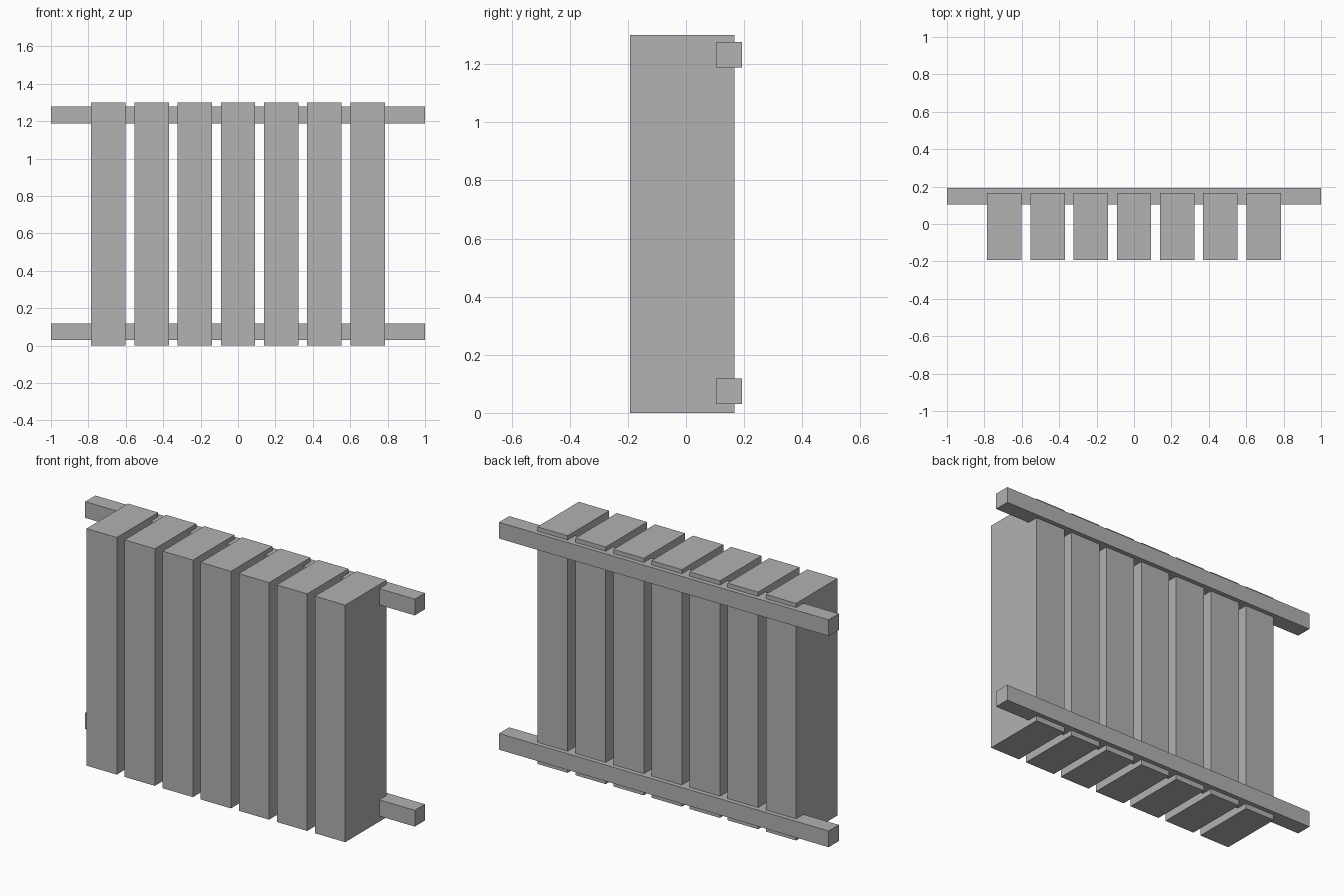
import bpy

default = bpy.data.objects.get("Cube")
if default:
    bpy.data.objects.remove(default, do_unlink=True)

SLATS = 7
PITCH = 0.231

# Single painted-metal colour
grey = bpy.data.materials.new("plain_grey")
grey.use_nodes = True
colour = (0.445, 0.445, 0.445, 1)
grey.diffuse_color = colour
grey.node_tree.nodes["Principled BSDF"].inputs["Base Color"].default_value = colour


def box(name, low, high):
    """Axis-aligned box between two corners."""
    centre = [(a + b) / 2 for a, b in zip(low, high)]
    bpy.ops.mesh.primitive_cube_add(size=1, location=centre)
    obj = bpy.context.object
    obj.name = name
    obj.scale = [b - a for a, b in zip(low, high)]
    bpy.ops.object.transform_apply(location=False, rotation=False, scale=True)
    obj.data.materials.append(grey)
    return obj


# Deep upright slats, evenly spaced
for i in range(SLATS):
    x = (i - (SLATS - 1) / 2) * PITCH
    box(f"slat_{i + 1}", (x - 0.092, -0.192, 0), (x + 0.092, 0.167, 1.3))

# Long square rails across the back
for name, z in (("lower_rail", 0.03), ("upper_rail", 1.188)):
    box(name, (-1, 0.104, z), (1, 0.192, z + 0.089))
